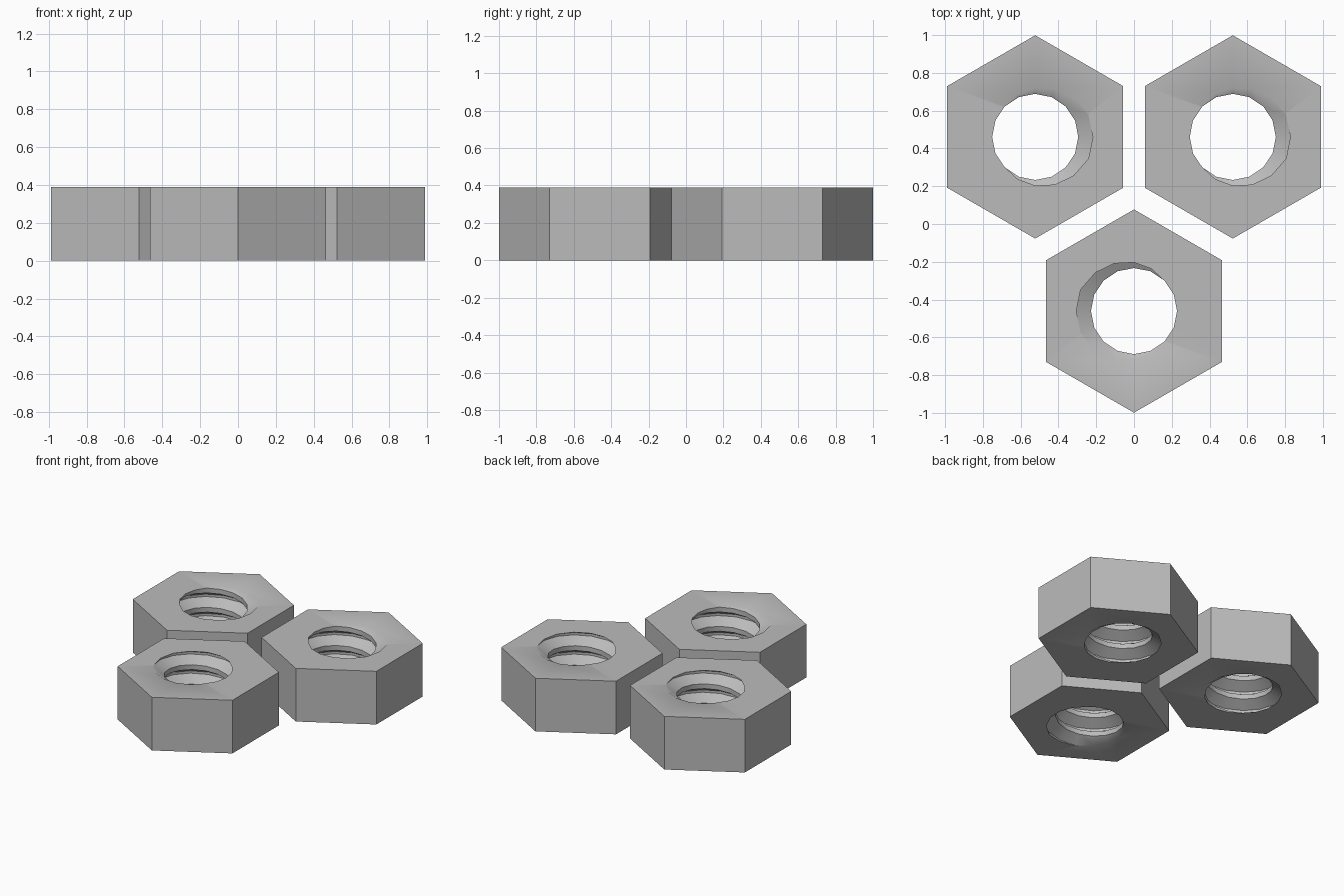
import bpy, bmesh, math

if "Cube" in bpy.data.objects:
    bpy.data.objects.remove(bpy.data.objects["Cube"])

H = 0.39          # nut height
HEX_R = 0.538     # hexagon corner radius
R_IN, R_OUT = 0.228, 0.305   # thread crest and root radii
PITCH = 0.141
SEG = 16          # sides per thread turn
TURNS = 7

steel = bpy.data.materials.new("grey steel")
steel.diffuse_color = (0.5, 0.5, 0.5, 1)
steel.use_nodes = True
steel.node_tree.nodes["Principled BSDF"].inputs["Base Color"].default_value = steel.diffuse_color

# thread profile: radius and height as a fraction of the pitch
PROFILE = [(R_IN, -0.125), (R_IN, 0.125), (R_OUT, 0.4375), (R_OUT, 0.5625)]


def build_nut_mesh():
    bm = bmesh.new()

    # helical thread wall, longer than the nut
    z0 = H - PITCH * (182 / 360 + 5)
    rows = []
    for k in range(SEG * TURNS + 1):
        a = 2 * math.pi * k / SEG
        rows.append([bm.verts.new((r * math.cos(a), r * math.sin(a),
                                   z0 + PITCH * (k / SEG + h)))
                     for r, h in PROFILE])
    for k in range(SEG * TURNS):
        for j in range(3):
            bm.faces.new((rows[k][j], rows[k + 1][j],
                          rows[k + 1][j + 1], rows[k][j + 1]))
        if k + SEG + 1 < len(rows):   # root edge joins the next turn
            bm.faces.new((rows[k][3], rows[k + 1][3],
                          rows[k + SEG + 1][0], rows[k + SEG][0]))

    # trim the thread flush with both ends of the nut
    for z, n in ((0, -1), (H, 1)):
        bmesh.ops.bisect_plane(bm, geom=bm.verts[:] + bm.edges[:] + bm.faces[:],
                               dist=1e-6, plane_co=(0, 0, z), plane_no=(0, 0, n),
                               clear_outer=True)
    bmesh.ops.remove_doubles(bm, verts=bm.verts[:], dist=1e-4)

    # hexagonal sides
    rings = [[bm.verts.new((HEX_R * math.cos(math.radians(30 + 60 * i)),
                            HEX_R * math.sin(math.radians(30 + 60 * i)), z))
              for i in range(6)] for z in (0, H)]
    for i in range(6):
        j = (i + 1) % 6
        bm.faces.new((rings[0][i], rings[0][j], rings[1][j], rings[1][i]))

    # end faces between hexagon and thread
    for z in (0, H):
        rim = [e for e in bm.edges if e.is_boundary
               and all(abs(v.co.z - z) < 1e-4 for v in e.verts)]
        bmesh.ops.triangle_fill(bm, edges=rim, use_beauty=True,
                                normal=(0, 0, 1 if z else -1))
    bmesh.ops.recalc_face_normals(bm, faces=bm.faces[:])
    mesh = bpy.data.meshes.new("nut")
    bm.to_mesh(mesh)
    bm.free()
    mesh.materials.append(steel)
    return mesh


# three nuts in a triangle, the front one turned half round
for name, x, y, turn in (("nut_left", -0.523, 0.461, 0),
                         ("nut_right", 0.523, 0.461, 0),
                         ("nut_front", 0, -0.461, math.pi)):
    nut = bpy.data.objects.new(name, build_nut_mesh())
    bpy.context.collection.objects.link(nut)
    nut.location = (x, y, 0)
    nut.rotation_euler.z = turn
    bpy.ops.object.select_all(action='DESELECT')
    nut.select_set(True)
    bpy.context.view_layer.objects.active = nut
    bpy.ops.object.shade_smooth_by_angle(angle=math.radians(35))
